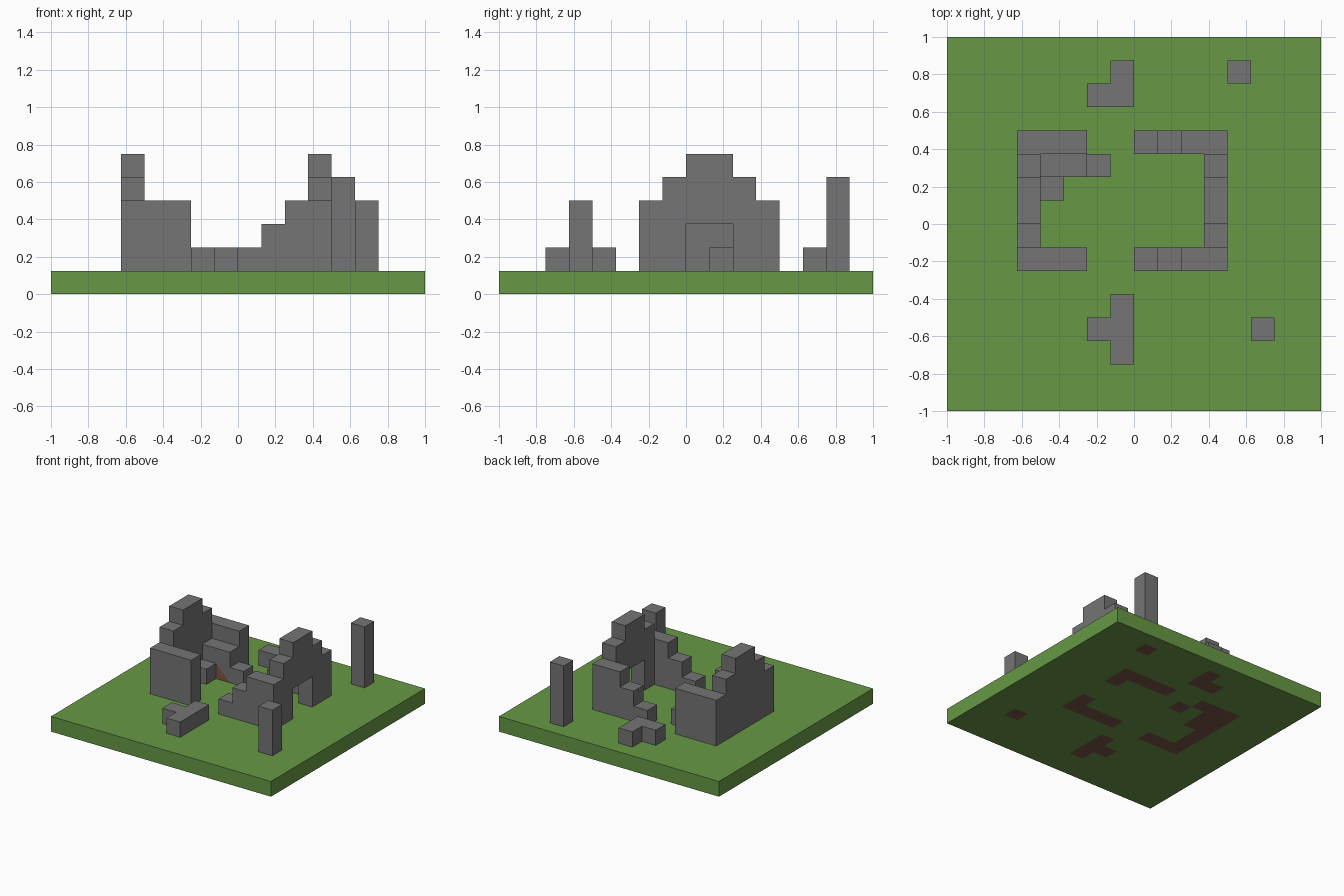
import bpy
import bmesh
from mathutils import Vector

U = 0.125          # edge length of one building block
HALF = 8           # half the ground width, in blocks

cube = bpy.data.objects.get("Cube")
if cube:
    bpy.data.objects.remove(cube, do_unlink=True)


def to_linear(c):
    c /= 255
    return c / 12.92 if c <= 0.04045 else ((c + 0.055) / 1.055) ** 2.4


def make_material(name, rgb):
    mat = bpy.data.materials.new(name)
    mat.use_nodes = True
    color = [to_linear(c) for c in rgb] + [1]
    mat.diffuse_color = color
    mat.node_tree.nodes["Principled BSDF"].inputs["Base Color"].default_value = color
    return mat


grass = make_material("grass green", (103, 153, 69))
stone = make_material("stone grey", (117, 117, 117))
dirt = make_material("dirt brown", (121, 85, 72))

footprint = set()  # ground cells that carry stone


def finish(name, bm, *mats):
    bmesh.ops.recalc_face_normals(bm, faces=bm.faces[:])
    bmesh.ops.scale(bm, vec=(U, U, U), verts=bm.verts[:])
    mesh = bpy.data.meshes.new(name)
    bm.to_mesh(mesh)
    bm.free()
    for mat in mats:
        mesh.materials.append(mat)
    obj = bpy.data.objects.new(name, mesh)
    bpy.context.collection.objects.link(obj)
    return obj


def stepped_wall(name, axis, start, across, tops, bottoms=None, mat=stone):
    """One-block-thick wall along an axis, with a top and bottom height per column."""
    bottoms = bottoms or [1] * len(tops)
    upper, lower = [], []
    for i, (top, bottom) in enumerate(zip(tops, bottoms)):
        upper += [(start + i, top), (start + i + 1, top)]
        lower += [(start + i, bottom), (start + i + 1, bottom)]
        if bottom == 1 and mat == stone:
            footprint.add((start + i, across) if axis == "x" else (across, start + i))
    outline = list(dict.fromkeys(upper + lower[::-1]))

    bm = bmesh.new()
    verts = [bm.verts.new((a, across, z) if axis == "x" else (across, a, z))
             for a, z in outline]
    face = bm.faces.new(verts)
    side = bmesh.ops.extrude_face_region(bm, geom=[face])["geom"]
    shift = Vector((0, 1, 0)) if axis == "x" else Vector((1, 0, 0))
    bmesh.ops.translate(bm, vec=shift,
                        verts=[g for g in side if isinstance(g, bmesh.types.BMVert)])
    return finish(name, bm, mat)


# Gabled end walls, one with a doorway
gable = [4, 5, 6, 6, 5, 4]
stepped_wall("right_gable_wall", "y", -2, -5, gable)
stepped_wall("left_gable_wall", "y", -2, 3, gable, [1, 1, 3, 3, 1, 1])

# Front and back walls, broken in the middle
for label, y in (("front", -2), ("back", 3)):
    stepped_wall(label + "_wall_right", "x", -4, y, [4, 4])
    stepped_wall(label + "_wall_left_steps", "x", 0, y, [2, 3, 4])

# Hearth in the corner
stepped_wall("hearth_surround", "x", -4, 2, [3, 3, 2], [1, 2, 1])
stepped_wall("hearth_side", "x", -4, 1, [2])
stepped_wall("hearth_core", "x", -3, 2, [2], mat=dirt)

# Fallen rubble
stepped_wall("front_rubble", "y", -6, -1, [2, 2, 2])
stepped_wall("front_rubble_stub", "x", -2, -5, [2])
stepped_wall("back_rubble", "x", -2, 5, [2, 2])
stepped_wall("back_rubble_stub", "x", -1, 6, [2])

# Lone pillars
stepped_wall("back_pillar", "x", 4, 6, [5])
stepped_wall("front_pillar", "x", 5, -5, [4])

# Ground slab, dirt on the underside wherever stone stands on it
bm = bmesh.new()
bmesh.ops.create_grid(bm, x_segments=2 * HALF, y_segments=2 * HALF, size=HALF)
for f in bm.faces:
    c = f.calc_center_median()
    if (round(c.x - 0.5), round(c.y - 0.5)) in footprint:
        f.material_index = 1
rim = [e for e in bm.edges if e.is_boundary]
raised = bmesh.ops.extrude_edge_only(bm, edges=rim)["geom"]
bmesh.ops.translate(bm, vec=(0, 0, 1),
                    verts=[g for g in raised if isinstance(g, bmesh.types.BMVert)])
for f in bm.faces:
    if f.calc_center_median().z > 0.1:
        f.material_index = 0
bmesh.ops.contextual_create(bm, geom=[g for g in raised if isinstance(g, bmesh.types.BMEdge)])
for f in bm.faces:
    if f.calc_center_median().z > 0.1:
        f.material_index = 0
finish("ground", bm, grass, dirt)
